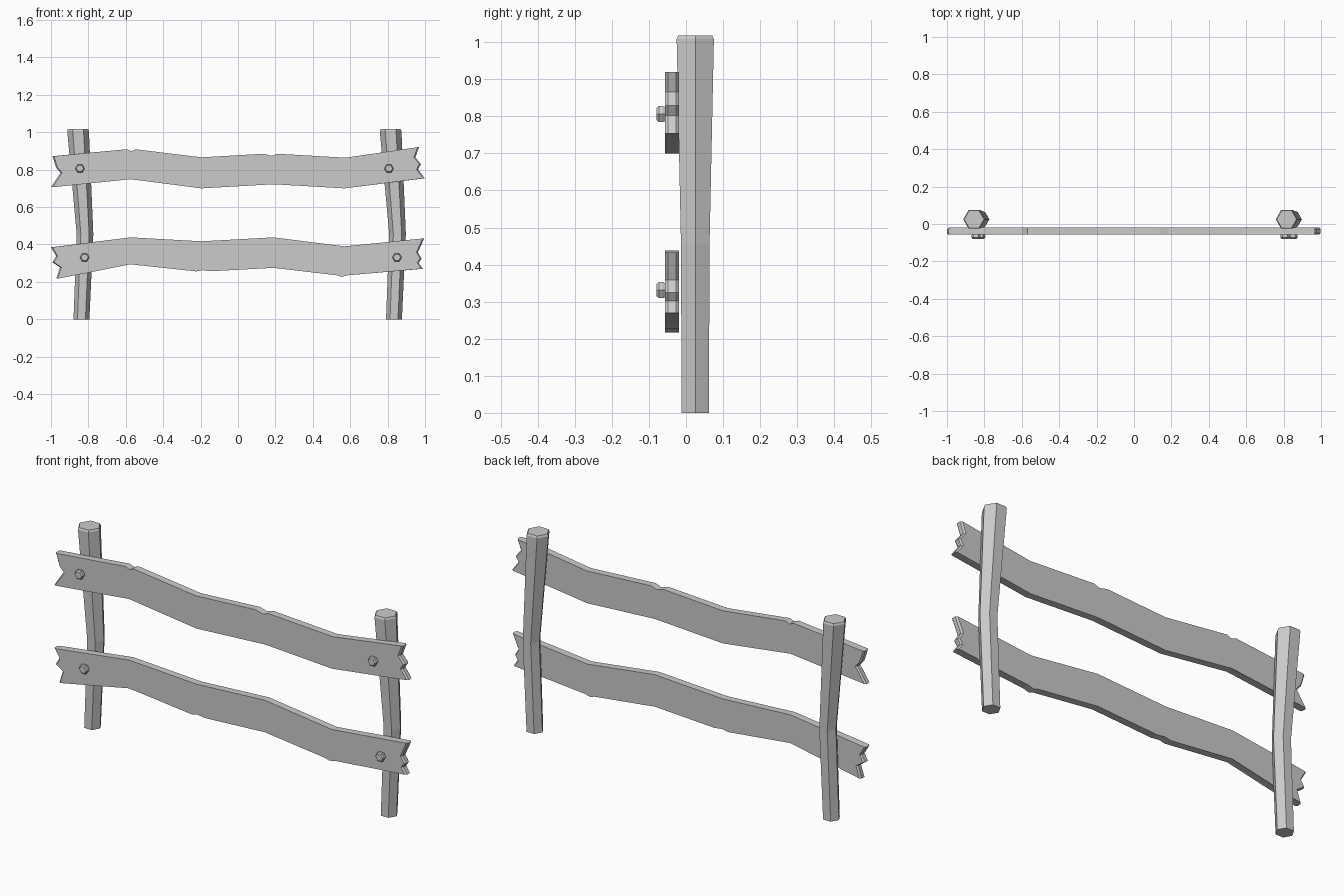
import bpy, bmesh, math


def loft(name, rings):
    """Skin a list of equal-length point loops and cap both ends."""
    bm = bmesh.new()
    loops = [[bm.verts.new(p) for p in ring] for ring in rings]
    n = len(loops[0])
    for a, b in zip(loops, loops[1:]):
        for i in range(n):
            j = (i + 1) % n
            bm.faces.new((a[i], a[j], b[j], b[i]))
    bm.faces.new(loops[0][::-1])
    bm.faces.new(loops[-1])
    bmesh.ops.recalc_face_normals(bm, faces=bm.faces[:])
    me = bpy.data.meshes.new(name)
    bm.to_mesh(me)
    bm.free()
    ob = bpy.data.objects.new(name, me)
    bpy.context.collection.objects.link(ob)
    return ob


def hexagon(r):
    return [(r * math.cos(i * math.pi / 3), r * math.sin(i * math.pi / 3)) for i in range(6)]


def post(name, dx):
    # (x, z, radius) stations up the crooked hexagonal post
    stations = [(-0.837, 0, 0.0425), (-0.818, 0.455, 0.0445),
                (-0.855, 1.008, 0.058), (-0.855, 1.018, 0.053)]
    loft(name, [[(x + dx + u, 0.025 + v, z) for u, v in hexagon(r)] for x, z, r in stations])


def bolt(name, x, z):
    # hexagonal head with chamfered front and back
    stations = [(-0.05, 0.019), (-0.063, 0.025), (-0.073, 0.025), (-0.079, 0.019)]
    loft(name, [[(x + u, y, z + v) for u, v in hexagon(r)] for y, r in stations])


def plank(name, outline):
    # broken ends get a small chamfer, long edges stay square
    def layer(y, inset):
        return [(x - math.copysign(inset, x) if abs(x) > 0.9 else x, y, z) for x, z in outline]
    loft(name, [layer(-0.056, 0.008), layer(-0.048, 0), layer(-0.027, 0), layer(-0.019, 0.008)])


# Posts
post("left_post", 0)
post("right_post", 1.671)

# Upper plank: top edge, right break, bottom edge, left break
plank("upper_plank", [
    (-0.992, 0.872), (-0.596, 0.909), (-0.57, 0.899), (-0.548, 0.909), (-0.195, 0.866),
    (0.136, 0.885), (0.18, 0.874), (0.211, 0.885), (0.575, 0.864),
    (0.968, 0.92), (0.948, 0.866), (0.978, 0.829), (0.962, 0.802), (0.998, 0.754),
    (0.57, 0.70), (0.19, 0.722), (-0.195, 0.70), (-0.575, 0.749),
    (-1.0, 0.706), (-0.948, 0.783), (-0.972, 0.81)])

# Lower plank
plank("lower_plank", [
    (-1.0, 0.385), (-0.575, 0.438), (-0.195, 0.417), (0.19, 0.438), (0.57, 0.39),
    (0.995, 0.432), (0.962, 0.358), (0.982, 0.325), (0.966, 0.302), (0.988, 0.27),
    (0.585, 0.235), (0.553, 0.227), (0.53, 0.235), (0.19, 0.275),
    (-0.147, 0.257), (-0.19, 0.263), (-0.222, 0.256), (-0.575, 0.294),
    (-0.972, 0.217), (-0.952, 0.278), (-0.992, 0.305), (-0.972, 0.338)])

# Bolts
for side, row, x, z in [("left", "upper", -0.845, 0.806), ("right", "upper", 0.807, 0.806),
                        ("left", "lower", -0.82, 0.331), ("right", "lower", 0.85, 0.331)]:
    bolt(f"{row}_{side}_bolt", x, z)
